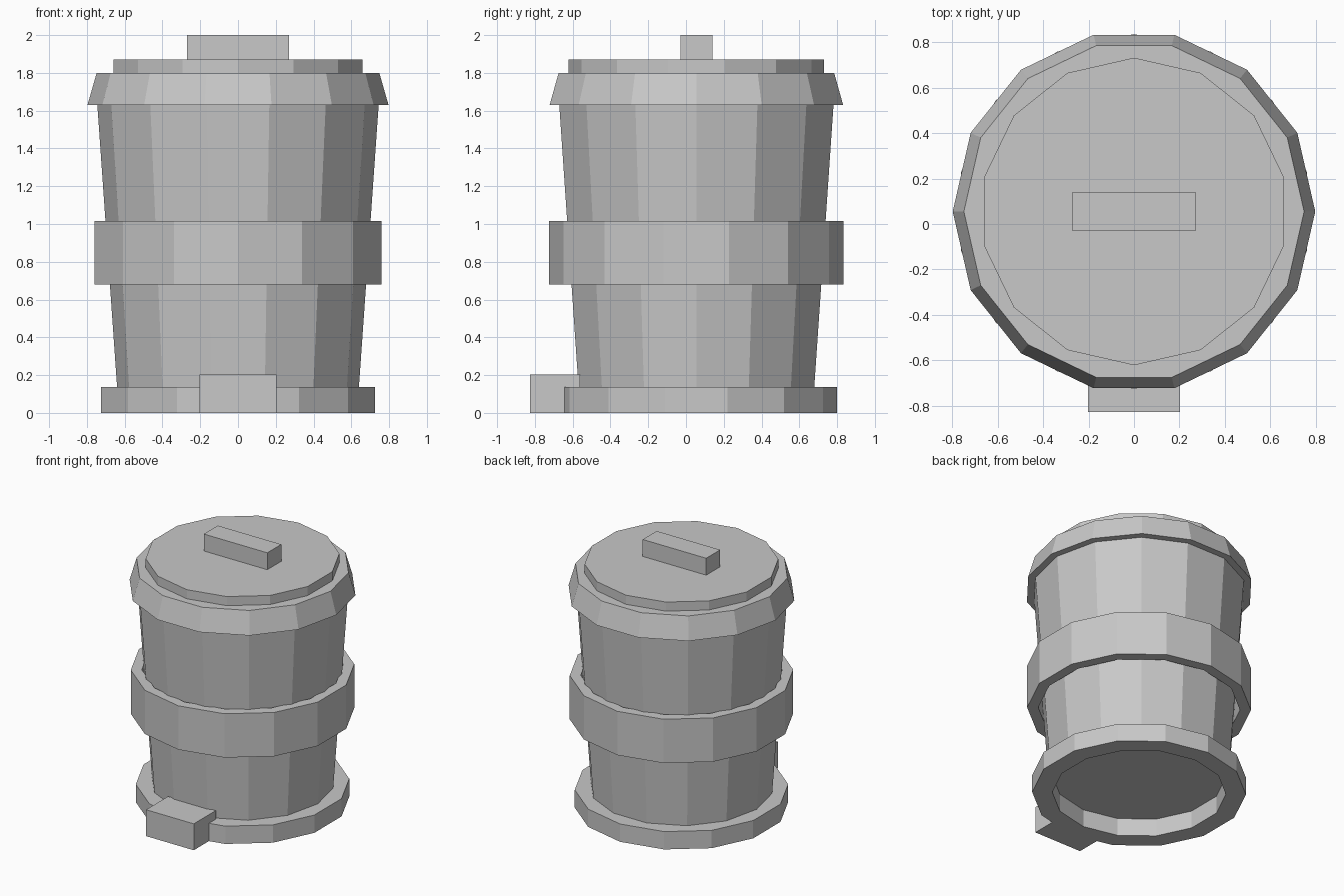
import bpy
import math

SIDES = 14
CENTRE_Y = 0.055
HALF_STEP = math.pi / SIDES

if "Cube" in bpy.data.objects:
    bpy.data.objects.remove(bpy.data.objects["Cube"], do_unlink=True)

grey = bpy.data.materials.new("grey_metal")
grey.use_nodes = True
colour = (0.58, 0.58, 0.58, 1)
grey.diffuse_color = colour
grey.node_tree.nodes["Principled BSDF"].inputs["Base Color"].default_value = colour


def add_object(name, verts, faces):
    mesh = bpy.data.meshes.new(name)
    mesh.from_pydata(verts, [], faces)
    mesh.materials.append(grey)
    obj = bpy.data.objects.new(name, mesh)
    bpy.context.collection.objects.link(obj)
    return obj


def lathe(name, profile, turn=0.0, closed=False):
    """Spin (radius, z) points, listed upwards on the outside, into a faceted part."""
    verts = []
    for r, z in profile:
        for i in range(SIDES):
            a = turn + math.tau * i / SIDES
            verts.append((r * math.cos(a), CENTRE_Y + r * math.sin(a), z))
    count = len(profile)
    faces = []
    for k in range(count if closed else count - 1):
        low, high = k * SIDES, (k + 1) % count * SIDES
        for i in range(SIDES):
            j = (i + 1) % SIDES
            faces.append((low + i, low + j, high + j, high + i))
    if not closed:
        faces.append(tuple(reversed(range(SIDES))))
        faces.append(tuple(range((count - 1) * SIDES, count * SIDES)))
    return add_object(name, verts, faces)


def ring(name, outer, inner, bottom, top):
    return lathe(name, [(outer, bottom), (outer, top), (inner, top), (inner, bottom)],
                 HALF_STEP, closed=True)


def box(name, x, y, z):
    verts = [(a, b, c) for c in z for b in y for a in x]
    faces = [(0, 2, 3, 1), (4, 5, 7, 6), (0, 1, 5, 4),
             (2, 6, 7, 3), (0, 4, 6, 2), (1, 3, 7, 5)]
    return add_object(name, verts, faces)


# Tapered bin body and its surrounding rings
lathe("bin_body", [(0.64, 0.135), (0.745, 1.635)])
ring("base_ring", 0.745, 0.605, 0.0, 0.137)
ring("middle_band", 0.78, 0.703, 0.68, 1.017)

# Lid: sloped rim, raised disc and handle
lathe("lid_rim", [(0.797, 1.63), (0.748, 1.80)])
lathe("lid_disc", [(0.676, 1.795), (0.676, 1.87)], HALF_STEP)
box("lid_handle", (-0.27, 0.27), (-0.03, 0.14), (1.865, 2.0))

# Foot pedal at the front
box("foot_pedal", (-0.203, 0.203), (-0.827, -0.56), (0.0, 0.203))
